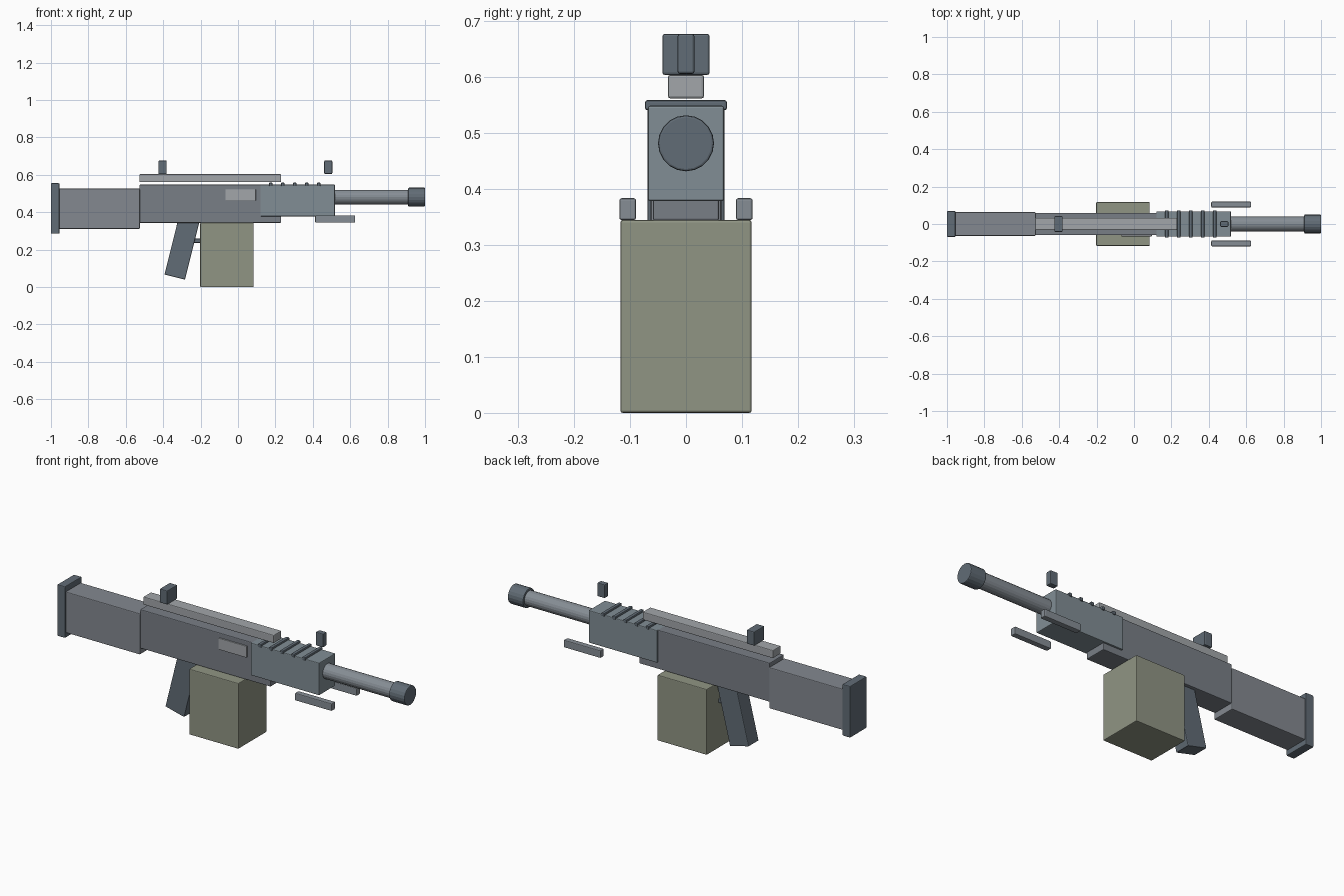
import bpy
from math import radians

if "Cube" in bpy.data.objects:
    bpy.data.objects.remove(bpy.data.objects["Cube"])


def material(name, rgb):
    m = bpy.data.materials.new(name)
    m.diffuse_color = (*rgb, 1)
    m.use_nodes = True
    m.node_tree.nodes["Principled BSDF"].inputs["Base Color"].default_value = m.diffuse_color
    return m


STEEL = material("steel", (0.24, 0.27, 0.30))
DARK = material("dark_steel", (0.12, 0.15, 0.18))
BODY = material("body_grey", (0.19, 0.21, 0.24))
STOCK = material("stock_grey", (0.23, 0.25, 0.28))
GUARD = material("guard_grey", (0.22, 0.27, 0.30))
LIGHT = material("light_grey", (0.36, 0.38, 0.40))
OLIVE = material("olive", (0.28, 0.30, 0.23))


def finish(obj, name, mat, bevel):
    obj.name = name
    obj.data.materials.append(mat)
    mod = obj.modifiers.new("bevel", 'BEVEL')
    mod.width = bevel
    mod.segments = 2
    mod.limit_method = 'ANGLE'
    mod.angle_limit = radians(40)
    return obj


def box(name, x, y, z, mat, bevel=0.004, tilt=0):
    """Box from (min, max) pairs, optionally tilted about y."""
    bpy.ops.mesh.primitive_cube_add(size=1)
    o = bpy.context.object
    spans = (x, y, z)
    size = [b - a for a, b in spans]
    for v in o.data.vertices:
        v.co = [c * s for c, s in zip(v.co, size)]
    o.location = [(a + b) / 2 for a, b in spans]
    o.rotation_euler.y = radians(tilt)
    return finish(o, name, mat, bevel)


def tube(name, x, r, z, mat, bevel, sides=20):
    bpy.ops.mesh.primitive_cylinder_add(
        vertices=sides, radius=r, depth=x[1] - x[0],
        location=((x[0] + x[1]) / 2, 0, z), rotation=(0, radians(90), 0))
    return finish(bpy.context.object, name, mat, bevel)


def sym(w):
    return (-w, w)


# Stock and butt plate
box("butt_plate", (-1.0, -0.955), sym(0.069), (0.285, 0.555), DARK)
box("stock", (-0.957, -0.525), sym(0.063), (0.311, 0.526), STOCK)

# Receiver, side port cover, top rail
box("receiver", (-0.527, 0.23), sym(0.059), (0.343, 0.547), BODY)
box("ejection_port", (-0.067, 0.095), (-0.066, -0.05), (0.462, 0.522), LIGHT, 0.002)
box("top_rail", (-0.527, 0.23), sym(0.032), (0.561, 0.603), LIGHT)

# Handguard with cross ribs
box("handguard", (0.12, 0.518), sym(0.068), (0.378, 0.548), GUARD)
for i in range(5):
    cx = 0.175 + i * 0.0642
    box(f"guard_rib_{i + 1}", (cx - 0.009, cx + 0.009), sym(0.073),
        (0.540, 0.558), DARK)

# Barrel and muzzle
tube("barrel", (0.48, 0.93), 0.039, 0.481, STEEL, 0.002)
tube("muzzle", (0.91, 1.0), 0.05, 0.481, DARK, 0.004)

# Sights
box("rear_sight", (-0.425, -0.381), sym(0.042), (0.603, 0.676), DARK)
box("front_sight", (0.461, 0.504), sym(0.015), (0.605, 0.676), DARK)

# Folded bipod legs
for side, y in (("left", (0.089, 0.119)), ("right", (-0.119, -0.089))):
    box(f"bipod_leg_{side}", (0.413, 0.626), y, (0.344, 0.383), STEEL)

# Box magazine, trigger guard, slanted grip
box("box_magazine", (-0.202, 0.084), sym(0.117), (0.0, 0.344), OLIVE)
box("trigger_guard", (-0.29, -0.15), sym(0.018), (0.236, 0.259), DARK)
box("grip", (-0.353, -0.240), sym(0.042), (0.051, 0.376), DARK, tilt=14)
bpy.context.object.location.x = -0.299
bpy.context.object.location.z = 0.211
